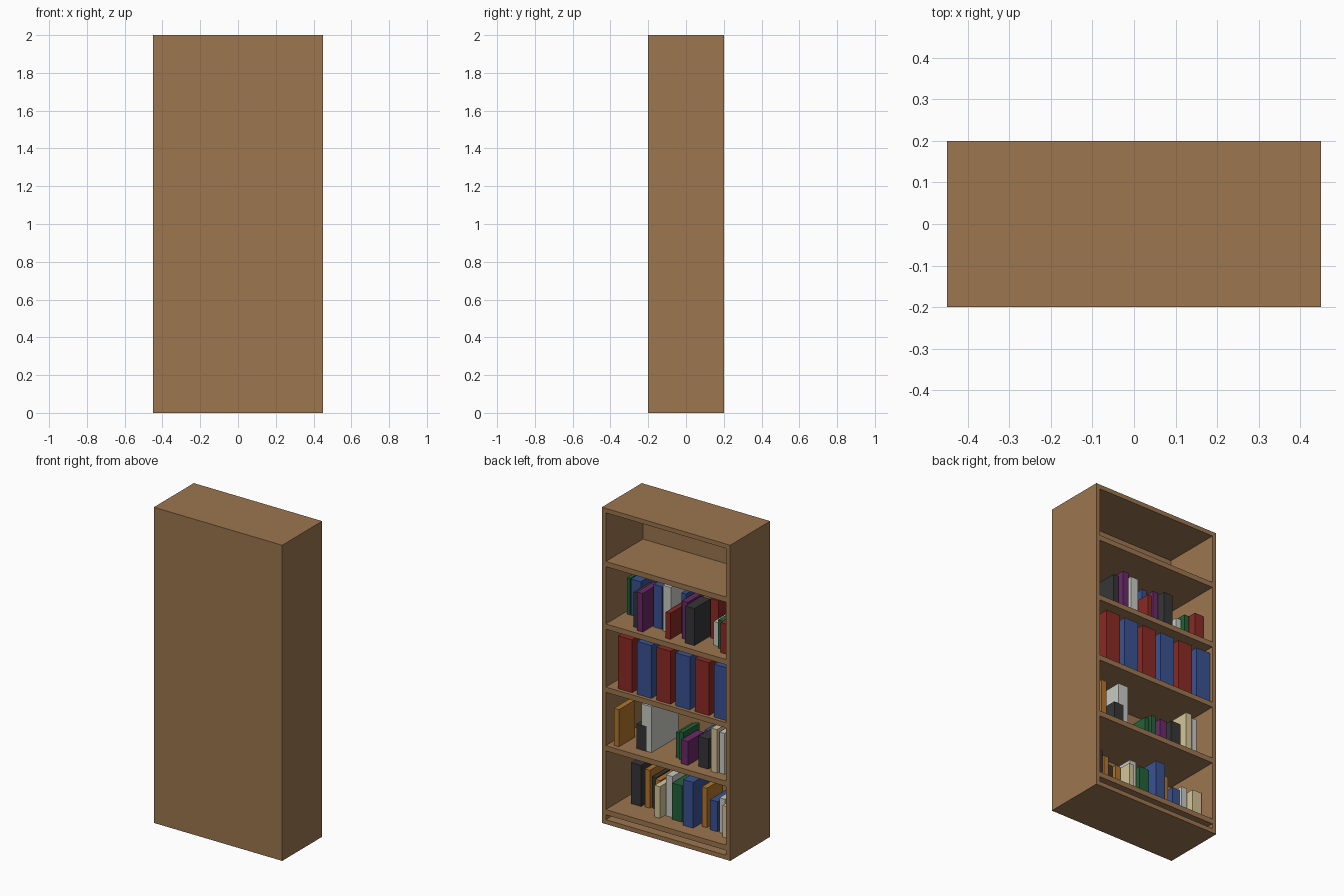
import bpy
import bmesh

if "Cube" in bpy.data.objects:
    bpy.data.objects.remove(bpy.data.objects["Cube"], do_unlink=True)

X, Y, H = 0.45, 0.20, 2.0      # half width, half depth and height of the case
T = 0.028                      # board thickness
IX = X - T                     # inner half width


def make_material(name, rgb):
    # sRGB 0-255 to linear
    col = [((c / 255 + 0.055) / 1.055) ** 2.4 for c in rgb] + [1.0]
    m = bpy.data.materials.new(name)
    m.use_nodes = True
    m.diffuse_color = col
    m.node_tree.nodes["Principled BSDF"].inputs["Base Color"].default_value = col
    return m


MATS = {name: make_material(name, rgb) for name, rgb in {
    "wood": (156, 118, 79),
    "red": (138, 42, 36),
    "blue": (58, 82, 146),
    "green": (36, 98, 56),
    "purple": (106, 42, 104),
    "black": (54, 54, 56),
    "white": (202, 202, 196),
    "cream": (214, 197, 152),
    "orange": (178, 118, 46),
}.items()}


def box(name, lo, hi, mat):
    bm = bmesh.new()
    bmesh.ops.create_cube(bm, size=1.0)
    for v in bm.verts:
        v.co = [(a + b) / 2 + c * (b - a) for a, b, c in zip(lo, hi, v.co)]
    mesh = bpy.data.meshes.new(name)
    bm.to_mesh(mesh)
    bm.free()
    mesh.materials.append(MATS[mat])
    ob = bpy.data.objects.new(name, mesh)
    bpy.context.scene.collection.objects.link(ob)


def board(name, z0, z1):
    box(name, (-IX, -Y + T, z0), (IX, Y, z1), "wood")


def book(name, z, mat, start, setback, width, height, depth):
    # start runs from the left wall, setback from the open edge
    x, y = X - start, Y - setback
    box(name, (x - width, y - depth, z), (x, y, z + height), mat)


def loose_books(shelf, z, row):
    # Each book fills most of the gap up to the next one
    ends = [start for _, start, _, _ in row[1:]] + [X + IX]
    for i, ((mat, start, setback, height), end) in enumerate(zip(row, ends), 1):
        widest = 0.035 if mat == "orange" else 0.07
        width = min(widest, 0.8 * (end - start))
        book(f"{shelf}_{mat}_book_{i}", z, mat, start, setback, width, height, 0.16)


# Case: closed panel at -y, open towards +y
box("closed_panel", (-X, -Y, 0), (X, -Y + T, H), "wood")
box("left_side", (IX, -Y + T, 0), (X, Y, H), "wood")
box("right_side", (-X, -Y + T, 0), (-IX, Y, H), "wood")
board("top_board", H - T, H)
board("bottom_board", 0, T)

# Five shelves, given by the height of their upper face
LOWEST, SECOND, THIRD, FOURTH, HIGHEST = 0.092, 0.497, 0.868, 1.268, 1.664
for i, z in enumerate((LOWEST, SECOND, THIRD, FOURTH, HIGHEST), 1):
    board(f"shelf_{i}", z - 0.033, z)

# Loose books: colour, start, setback, height
loose_books("lowest", LOWEST, [
    ("black", .10, .15, .26), ("orange", .19, .16, .24), ("black", .235, .17, .20),
    ("orange", .27, .15, .20), ("cream", .314, .08, .20), ("white", .36, .13, .26),
    ("green", .416, .11, .23), ("blue", .514, .08, .29), ("orange", .61, .13, .25),
    ("blue", .673, .12, .19), ("white", .74, .12, .22), ("cream", .79, .08, .20),
])
loose_books("second", SECOND, [
    ("orange", .064, .03, .235), ("black", .193, .07, .155), ("green", .45, .10, .16),
    ("green", .486, .085, .18), ("purple", .52, .05, .15), ("blue", .58, .20, .17),
    ("black", .624, .075, .19), ("cream", .725, .06, .275), ("white", .775, .07, .26),
    ("blue", .82, .13, .13),
])
loose_books("fourth", FOURTH, [
    ("green", .049, .18, .23), ("blue", .077, .18, .23), ("black", .18, .06, .22),
    ("purple", .225, .03, .245), ("blue", .275, .125, .27), ("white", .351, .11, .29),
    ("red", .42, .04, .165), ("blue", .46, .14, .26), ("purple", .50, .09, .24),
    ("black", .549, .05, .235), ("red", .63, .19, .25), ("white", .70, .12, .15),
    ("green", .745, .10, .18), ("red", .79, .06, .19),
])

# Large album on the second shelf
book("large_white_album", SECOND, "white", 0.228, 0.073, 0.07, 0.29, 0.27)

# Matching set of six thick volumes on the third shelf
for i in range(6):
    book(f"set_volume_{i + 1}", THIRD, ("red", "blue")[i % 2],
         0.096 + 0.135 * i, 0.023, 0.10, 0.335, 0.25)
